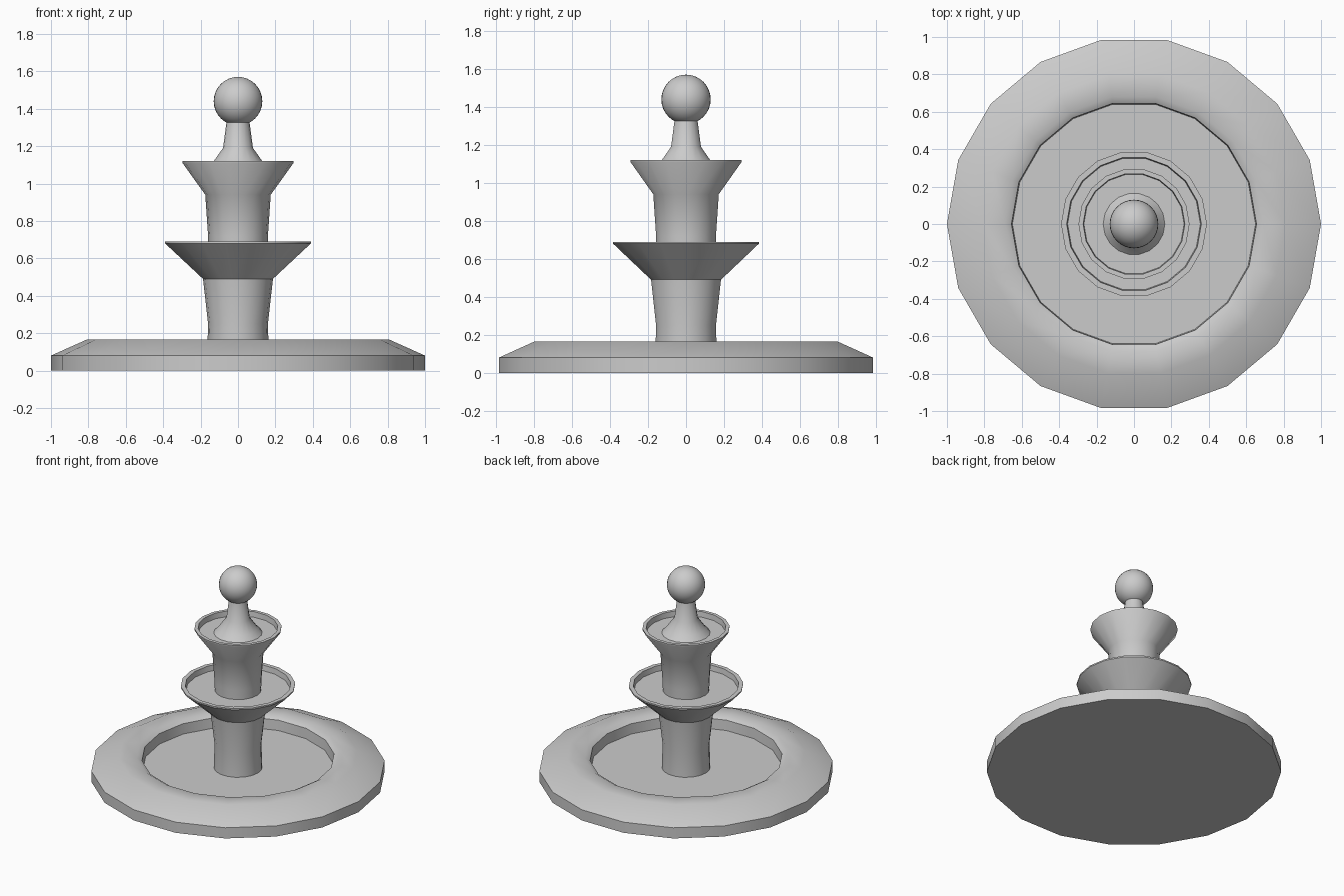
import bpy, bmesh, math

if "Cube" in bpy.data.objects:
    bpy.data.objects.remove(bpy.data.objects["Cube"])


def lathe(name, profile, sides=18):
    """Revolve (radius, z) points around z; radius 0 becomes a single pole."""
    bm = bmesh.new()
    rings = []
    for r, z in profile:
        if r == 0:
            rings.append([bm.verts.new((0, 0, z))])
        else:
            rings.append([bm.verts.new((r * math.cos(2 * math.pi * i / sides),
                                        r * math.sin(2 * math.pi * i / sides), z))
                          for i in range(sides)])
    for a, b in zip(rings, rings[1:]):
        if len(a) == 1:
            bm.faces.new(b[::-1])
            bm.verts.remove(a[0])
        elif len(b) == 1:
            bm.faces.new(a)
            bm.verts.remove(b[0])
        else:
            for i in range(sides):
                j = (i + 1) % sides
                bm.faces.new((a[i], a[j], b[j], b[i]))
    mesh = bpy.data.meshes.new(name)
    bm.to_mesh(mesh)
    bm.free()
    obj = bpy.data.objects.new(name, mesh)
    bpy.context.collection.objects.link(obj)
    smooth(obj)
    return obj


def smooth(obj):
    bpy.ops.object.select_all(action='DESELECT')
    obj.select_set(True)
    bpy.context.view_layer.objects.active = obj
    bpy.ops.object.shade_smooth_by_angle(angle=math.radians(40))


# Ground basin with sloped rim and flat floor
lathe("basin", [(0, 0), (1, 0), (1, 0.08), (0.81, 0.165), (0.69, 0.165),
                (0.655, 0.145), (0.65, 0.07), (0, 0.07)])

# Two tiers: column flaring into a shallow bowl
lathe("lower_tier", [(0.165, 0.07), (0.16, 0.25), (0.187, 0.49), (0.39, 0.68),
                     (0.39, 0.69), (0.36, 0.69), (0.355, 0.65), (0, 0.65)])
lathe("upper_tier", [(0.158, 0.65), (0.16, 0.72), (0.175, 0.94), (0.297, 1.11),
                     (0.297, 1.12), (0.272, 1.12), (0.268, 1.08), (0, 1.08)])

# Neck and ball finial
lathe("finial_neck", [(0.165, 1.08), (0.133, 1.115), (0.08, 1.19), (0.06, 1.34)], 18)
bpy.ops.mesh.primitive_uv_sphere_add(segments=32, ring_count=16, radius=0.13,
                                     location=(0, 0, 1.44))
ball = bpy.context.object
ball.name = "finial_ball"
smooth(ball)
